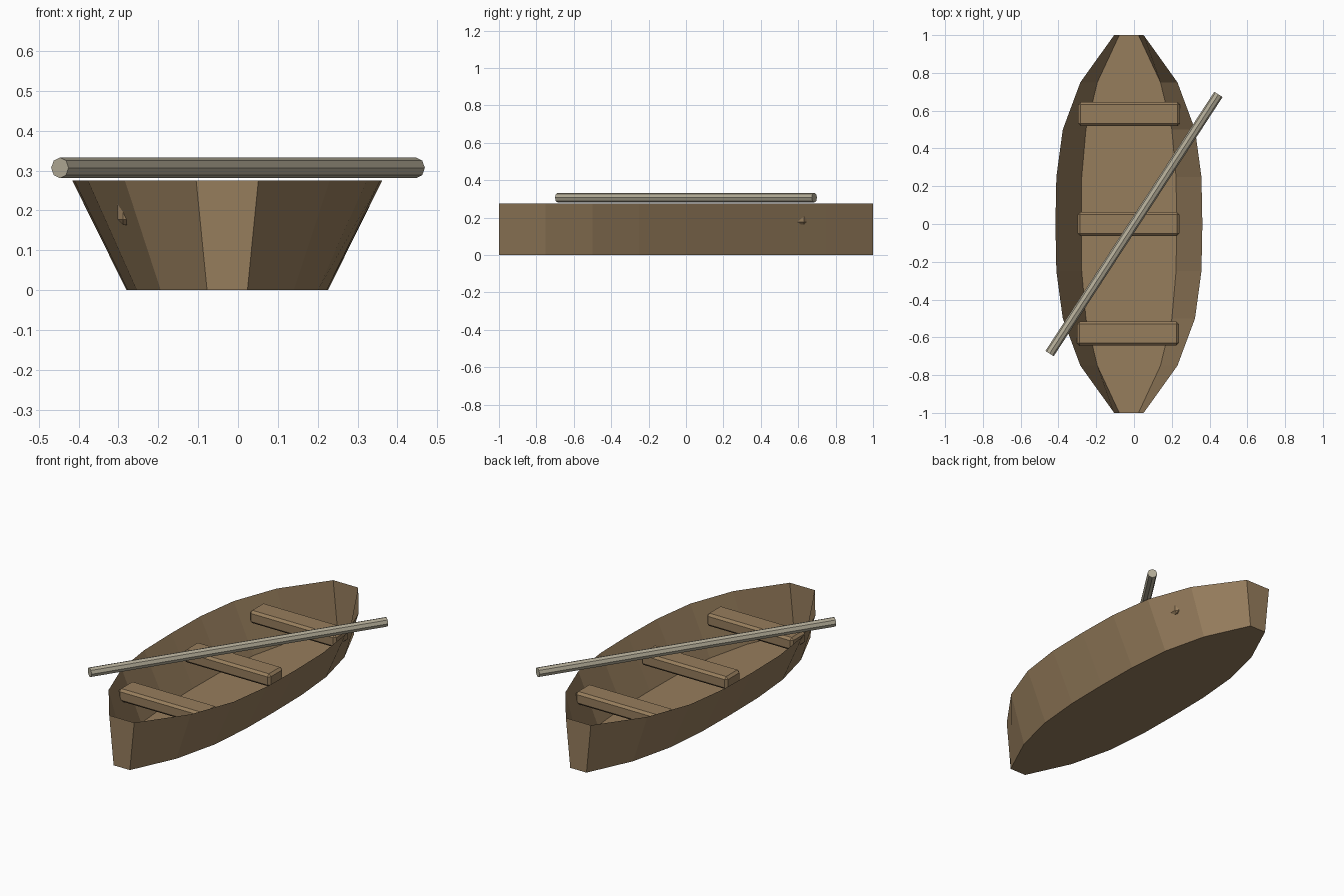
import bpy, bmesh, math

if "Cube" in bpy.data.objects:
    bpy.data.objects.remove(bpy.data.objects["Cube"])

CX = -0.027      # hull centre line
HEIGHT = 0.275


def material(name, rgb):
    m = bpy.data.materials.new(name)
    m.diffuse_color = (*rgb, 1.0)
    m.use_nodes = True
    m.node_tree.nodes["Principled BSDF"].inputs["Base Color"].default_value = m.diffuse_color
    return m


wood = material("brown_wood", (0.305, 0.205, 0.108))
pale = material("pale_grey_wood", (0.45, 0.41, 0.31))


def finish(name, bm, mat):
    mesh = bpy.data.meshes.new(name)
    bm.to_mesh(mesh)
    bm.free()
    mesh.materials.append(mat)
    ob = bpy.data.objects.new(name, mesh)
    bpy.context.collection.objects.link(ob)
    return ob


# Hull: thin open shell, outline half widths at evenly spaced stations
half = [0.389, 0.384, 0.35, 0.257, 0.078]
stations = [(i * 0.25, half[abs(i)]) for i in range(-4, 5)]
outline = [(w, y) for y, w in stations] + [(-w, y) for y, w in reversed(stations)]
bm = bmesh.new()
bottom = [bm.verts.new((CX + x * 0.65, y, 0)) for x, y in outline]
top = [bm.verts.new((CX + x, y, HEIGHT)) for x, y in outline]
n = len(outline)
for i in range(n):
    j = (i + 1) % n
    bm.faces.new((bottom[i], bottom[j], top[j], top[i]))
bm.faces.new(bottom[::-1])
finish("hull", bm, wood)

# Three bevelled seats
for name, y, shift in (("front_seat", -0.58, -0.003),
                       ("middle_seat", 0.0, 0.0),
                       ("back_seat", 0.582, 0.003)):
    bm = bmesh.new()
    bmesh.ops.create_cube(bm, size=1)
    bmesh.ops.scale(bm, vec=(0.54, 0.126, 0.072), verts=bm.verts)
    bmesh.ops.bevel(bm, geom=bm.edges[:], offset=0.013, segments=1,
                    affect='EDGES', profile=0.5)
    seat = finish(name, bm, wood)
    seat.location = (CX - 0.002 + shift, y, 0.2)

# Pole resting diagonally above the rim
bm = bmesh.new()
bmesh.ops.create_cone(bm, cap_ends=True, segments=8, radius1=0.026,
                      radius2=0.026, depth=1.638)
pole = finish("pole", bm, pale)
pole.rotation_euler = (0, math.pi / 2, math.atan2(0.686, 0.447))
pole.location = (0, 0, 0.307)
